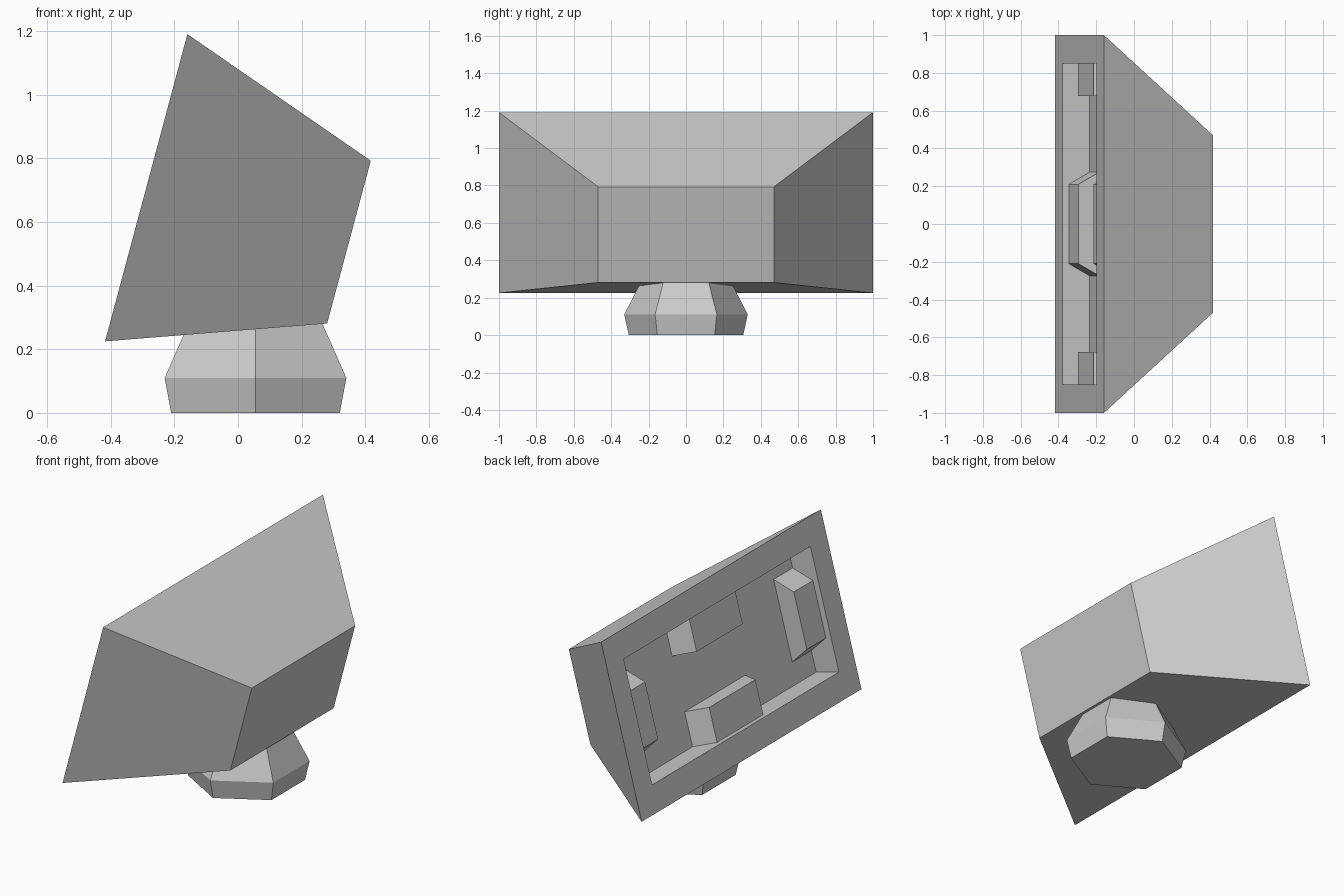
import bpy, bmesh, math
from mathutils import Vector

if "Cube" in bpy.data.objects:
    bpy.data.objects.remove(bpy.data.objects["Cube"])

# Tilted frame of the housing: v runs up the open face, w runs inward
ORIGIN = Vector((-0.418, 0, 0.225))
TILT = math.radians(15)
UP = Vector((math.sin(TILT), 0, math.cos(TILT)))
IN = Vector((math.cos(TILT), 0, -math.sin(TILT)))


def loft(name, rings):
    """Skin a list of equal-length point rings and cap both ends."""
    bm = bmesh.new()
    loops = [[bm.verts.new(p) for p in ring] for ring in rings]
    n = len(loops[0])
    for a, b in zip(loops, loops[1:]):
        for i in range(n):
            j = (i + 1) % n
            bm.faces.new((a[i], a[j], b[j], b[i]))
    bm.faces.new(loops[0])
    bm.faces.new(loops[-1])
    bmesh.ops.recalc_face_normals(bm, faces=bm.faces)
    mesh = bpy.data.meshes.new(name)
    bm.to_mesh(mesh)
    bm.free()
    obj = bpy.data.objects.new(name, mesh)
    bpy.context.collection.objects.link(obj)
    return obj


def rect(y0, y1, v0, v1, w):
    """Rectangle parallel to the open face at depth w."""
    return [ORIGIN + UP * v + IN * w + Vector((0, y, 0))
            for y, v in ((y0, v0), (y1, v0), (y1, v1), (y0, v1))]


def hexagon(r, z):
    return [(0.055 + r * math.sin(math.pi * k / 3), r * math.cos(math.pi * k / 3), z)
            for k in range(6)]


# Housing: tapered shell with a rectangular recess in its open face
loft("housing", [
    rect(-0.47, 0.47, 0.235, 0.765, 0.66),
    rect(-1, 1, 0, 1, 0),
    rect(-0.85, 0.85, 0.15, 0.85, 0),
    rect(-0.85, 0.85, 0.15, 0.85, 0.15),
])

# Tapered blocks along the lower and upper recess walls
for name, v0, v1 in (("lower_block", 0.15, 0.345), ("upper_block", 0.655, 0.85)):
    loft(name, [rect(-0.275, 0.275, v0, v1, 0.15),
                rect(-0.21, 0.21, v0, v1, 0.035)])

# Tapered blocks along the two side walls
for name, y0, y1 in (("left_block", 0.677, 0.85), ("right_block", -0.85, -0.677)):
    loft(name, [rect(y0, y1, 0.27, 0.73, 0.15),
                rect(y0, y1, 0.34, 0.66, 0.035)])

# Hexagonal foot, its top sunk into the housing
loft("foot", [hexagon(0.306, 0), hexagon(0.33, 0.11), hexagon(0.228, 0.31)])
